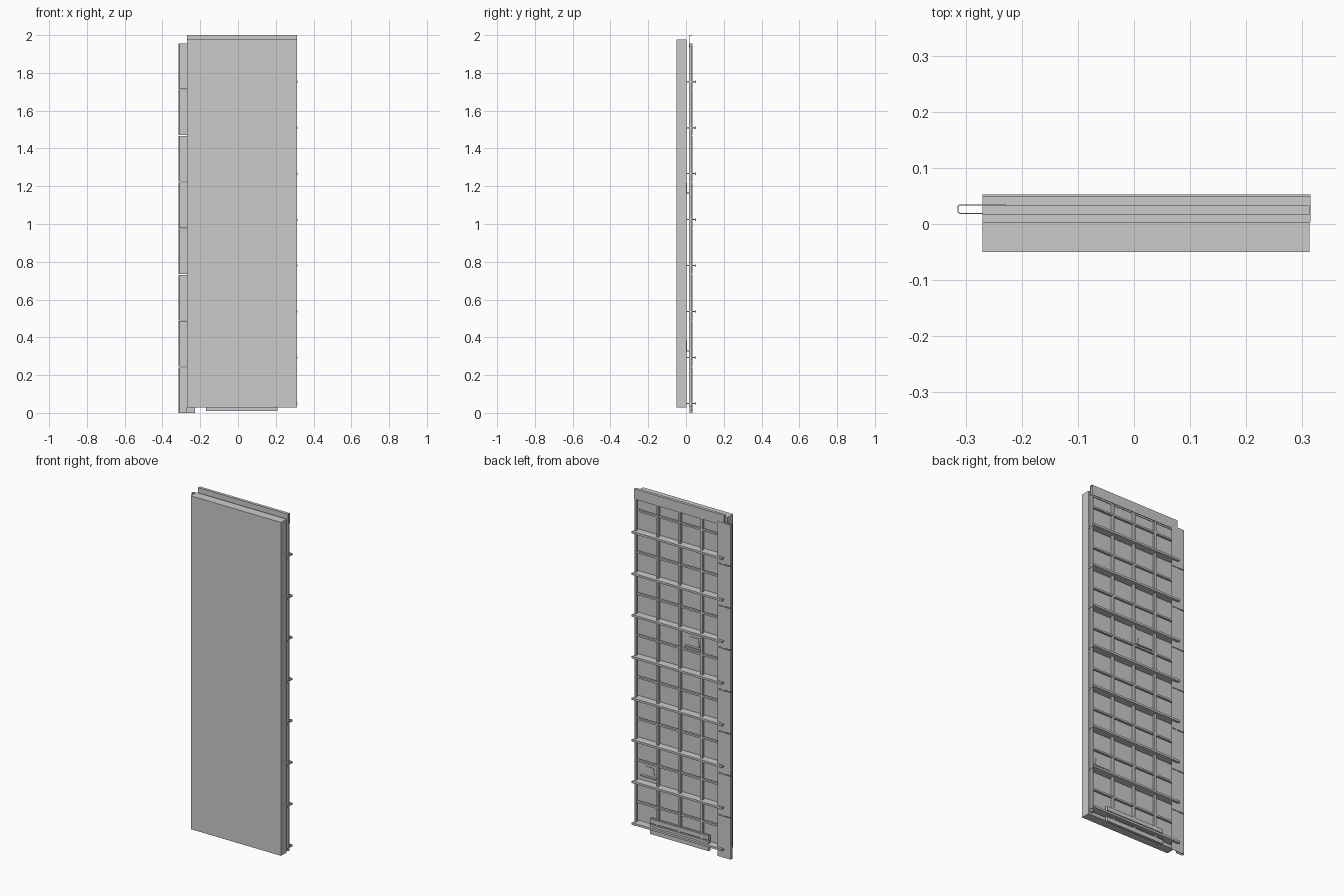
import bpy, bmesh

if "Cube" in bpy.data.objects:
    bpy.data.objects.remove(bpy.data.objects["Cube"])

X0, X1 = -0.27, 0.313      # panel width
YB, YF = 0.033, 0.016      # back and front of the frame layer


def finish(name, bm):
    bmesh.ops.recalc_face_normals(bm, faces=bm.faces)
    me = bpy.data.meshes.new(name)
    bm.to_mesh(me)
    bm.free()
    ob = bpy.data.objects.new(name, me)
    bpy.context.collection.objects.link(ob)
    return ob


def box(name, x0, x1, y0, y1, z0, z1):
    bm = bmesh.new()
    bmesh.ops.create_cube(bm, size=1)
    for v in bm.verts:
        v.co = ((x0 + x1) / 2 + v.co.x * (x1 - x0),
                (y0 + y1) / 2 + v.co.y * (y1 - y0),
                (z0 + z1) / 2 + v.co.z * (z1 - z0))
    return finish(name, bm)


def extrude(name, pts, vec):
    bm = bmesh.new()
    face = bm.faces.new([bm.verts.new(p) for p in pts])
    res = bmesh.ops.extrude_face_region(bm, geom=[face], use_keep_orig=True)
    bmesh.ops.translate(bm, vec=vec,
                        verts=[g for g in res["geom"] if isinstance(g, bmesh.types.BMVert)])
    return finish(name, bm)


# Thick front slab
box("front_slab", X0, X1, -0.05, 0.003, 0.028, 1.977)

# Folded side strips: thin hook section with a long back leg
hook = [(-0.228, 0.035), (-0.311, 0.035), (-0.315, 0.032), (-0.315, 0.021),
        (-0.311, 0.018), (-0.270, 0.018), (-0.270, 0.020), (-0.310, 0.020),
        (-0.313, 0.022), (-0.313, 0.031), (-0.310, 0.033), (-0.228, 0.033)]
for i in range(8):
    z = i * 0.245
    extrude(f"side_strip_{i}", [(x, y, z) for x, y in hook], (0, 0, 0.241))

# Top channel, open downwards
channel = [(YF, 1.94), (YF, 2.0), (YB, 2.0), (YB, 1.94),
           (YB - 0.002, 1.94), (YB - 0.002, 1.998), (YF + 0.002, 1.998), (YF + 0.002, 1.94)]
extrude("top_channel", [(X0, y, z) for y, z in channel], (X1 - X0, 0, 0))

# Upright grid bars
for i in range(5):
    x = X0 + 0.006 + i * (X1 - X0 - 0.012) / 4
    box(f"upright_bar_{i}", x - 0.006, x + 0.006, YF, YB - 0.002, 0.03, 1.94)

# Projecting rails with a rear lip, and slim cross bars between them
rail = [(0.003, -0.003), (0.048, -0.003), (0.048, -0.006), (0.053, -0.006),
        (0.053, 0.006), (0.048, 0.006), (0.048, 0.003), (0.003, 0.003)]
for i in range(8):
    z = 0.05 + i * 0.2433
    extrude(f"rail_{i}", [(X0, y, z + dz) for y, dz in rail], (0.585, 0, 0))
    zc = z + 0.1215
    box(f"cross_bar_{i}", X0, X1, YF, YB - 0.004, zc - 0.005, zc + 0.005)

# Small trapezoid brackets with a bottom flange
for i, (x, z) in enumerate([(-0.055, 1.163), (0.235, 0.328)]):
    shape = [(x - 0.036, z), (x + 0.036, z), (x + 0.028, z + 0.055), (x - 0.028, z + 0.055)]
    extrude(f"bracket_plate_{i}", [(a, 0.003, b) for a, b in shape], (0, 0.003, 0))
    box(f"bracket_flange_{i}", x - 0.05, x + 0.05, 0.003, 0.02, z - 0.003, z + 0.003)

# Slatted base plate
box("base_plate", -0.17, 0.21, 0.018, 0.026, 0.01, 0.10)
for i in range(3):
    z = 0.01 + i * 0.032
    box(f"base_slat_{i}", -0.17, 0.21, 0.026, 0.033, z, z + 0.025)
